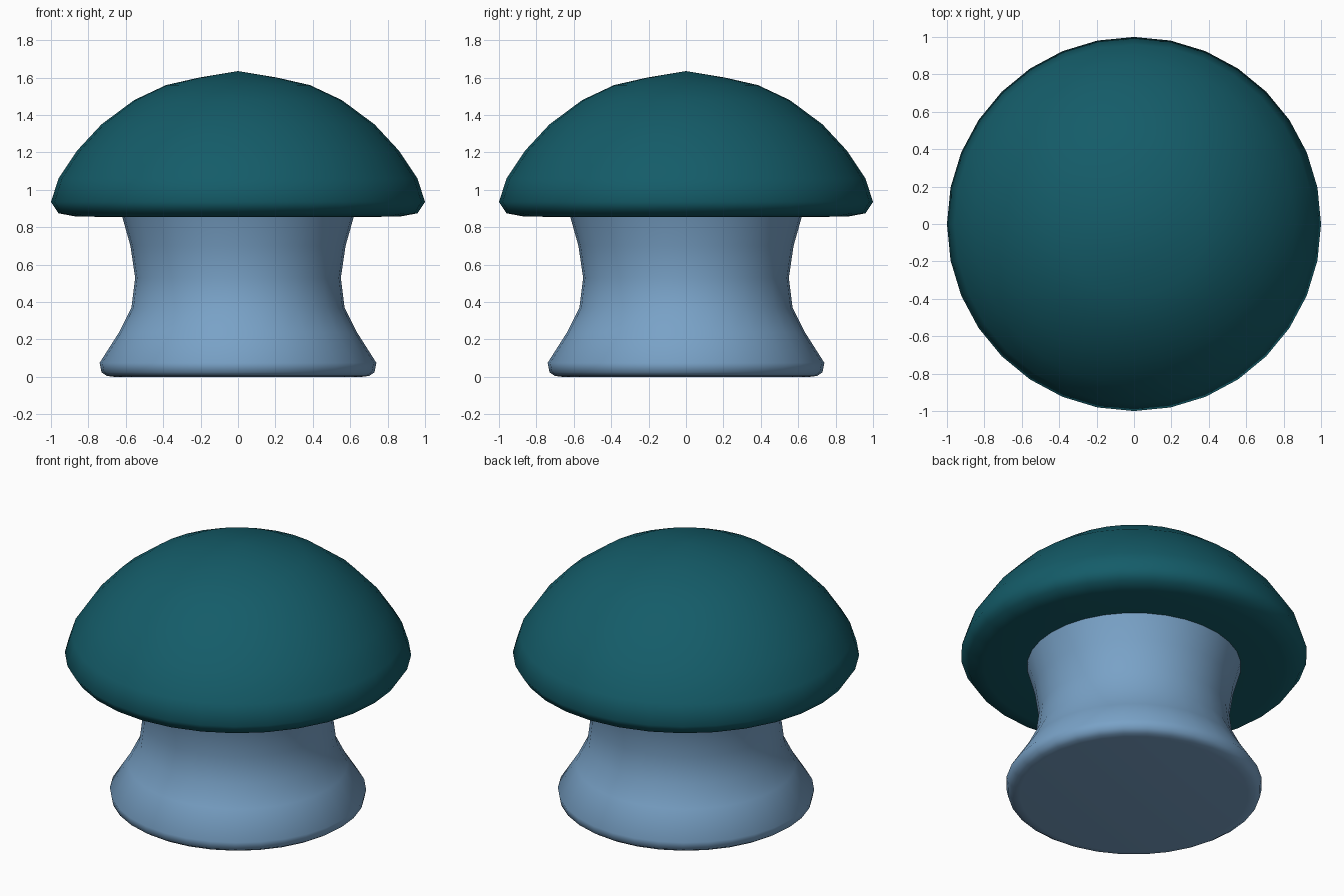
import bpy, bmesh, math

if "Cube" in bpy.data.objects:
    bpy.data.objects.remove(bpy.data.objects["Cube"])

SIDES = 32


def material(name, color):
    mat = bpy.data.materials.new(name)
    mat.diffuse_color = (*color, 1)
    mat.use_nodes = True
    mat.node_tree.nodes["Principled BSDF"].inputs["Base Color"].default_value = mat.diffuse_color
    return mat


def lathe(name, profile, mat):
    """Revolve (radius, height) points, bottom to top; radius 0 makes a pole."""
    bm = bmesh.new()
    rings = []
    for r, z in profile:
        if r == 0:
            rings.append([bm.verts.new((0, 0, z))] * SIDES)
        else:
            rings.append([bm.verts.new((r * math.cos(i * math.tau / SIDES),
                                        r * math.sin(i * math.tau / SIDES), z))
                          for i in range(SIDES)])
    for low, high in zip(rings, rings[1:]):
        for i in range(SIDES):
            j = (i + 1) % SIDES
            corners = dict.fromkeys((low[i], low[j], high[j], high[i]))
            bm.faces.new(list(corners))
    # flat caps where the profile ends away from the axis
    if profile[0][0] > 0:
        bm.faces.new(rings[0][::-1])
    if profile[-1][0] > 0:
        bm.faces.new(rings[-1])
    bmesh.ops.recalc_face_normals(bm, faces=bm.faces)
    for f in bm.faces:
        f.smooth = True
    mesh = bpy.data.meshes.new(name)
    bm.to_mesh(mesh)
    bm.free()
    mesh.materials.append(mat)
    obj = bpy.data.objects.new(name, mesh)
    bpy.context.collection.objects.link(obj)
    return obj


# Flared, waisted stem
lathe("stem",
      [(0.66, 0.0), (0.70, 0.005), (0.73, 0.025), (0.74, 0.075), (0.635, 0.24),
       (0.57, 0.37), (0.55, 0.53), (0.575, 0.70), (0.62, 0.86), (0.63, 0.89)],
      material("stem_blue", (0.19, 0.36, 0.57)))

# Domed cap with a rolled rim, flat underside and slight point
lathe("cap",
      [(0.60, 0.855), (0.865, 0.857), (0.96, 0.875), (1.0, 0.935), (0.96, 1.06),
       (0.86, 1.21), (0.73, 1.35), (0.555, 1.48), (0.385, 1.56), (0.21, 1.60),
       (0.0, 1.635)],
      material("cap_teal", (0.007, 0.107, 0.14)))
